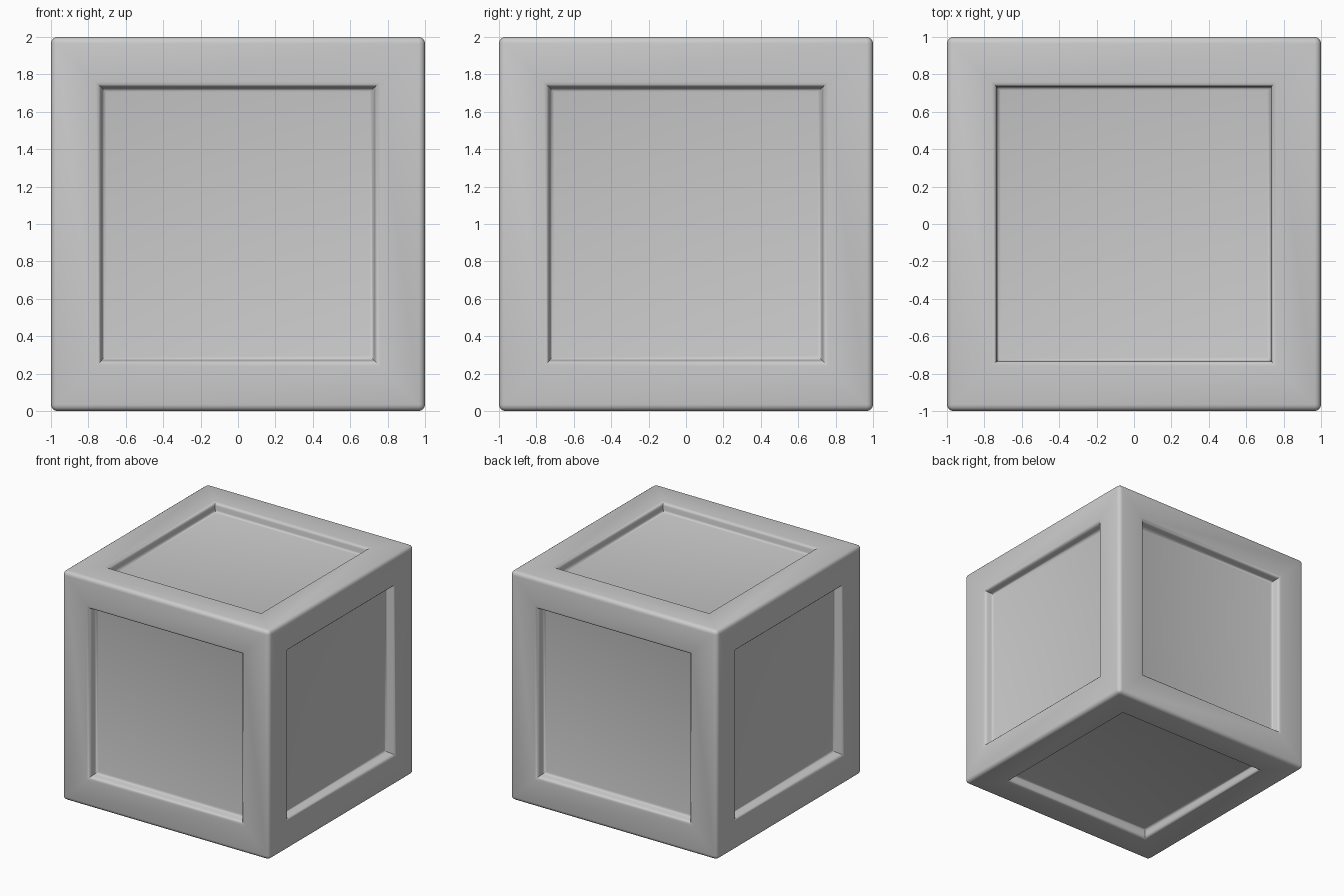
import bpy, bmesh

if "Cube" in bpy.data.objects:
    bpy.data.objects.remove(bpy.data.objects["Cube"])

SIZE = 2.0
HALF = SIZE / 2
BORDER = 0.265   # frame width around each panel
DEPTH = 0.078    # recess depth

bm = bmesh.new()
bmesh.ops.create_cube(bm, size=SIZE)
panels = list(bm.faces)

# recessed square panel on every side, walls leaning slightly inward on the uprights
bmesh.ops.inset_individual(bm, faces=panels, thickness=BORDER, use_even_offset=True)
for panel in panels:
    normal = panel.normal.copy()
    slope = 0.002 if abs(normal.z) > 0.5 else 0.01
    bmesh.ops.inset_region(bm, faces=[panel], thickness=slope, use_even_offset=True)
    bmesh.ops.translate(bm, verts=panel.verts, vec=-normal * DEPTH)


def on_level(edge, level):
    """True when both ends of the edge have this largest coordinate."""
    return all(abs(max(abs(c) for c in v.co) - level) < 1e-4 for v in edge.verts)


def is_outer(edge):
    return all(min(abs(c) for c in v.co) > HALF - 1e-4 for v in edge.verts)


def is_rim(edge):
    return on_level(edge, HALF) and all(min(abs(c) for c in v.co) < HALF - 0.1 for v in edge.verts)


def is_floor(edge):
    return on_level(edge, HALF - DEPTH)


# rounded outer edges, softened recess lips and floor corners
def bevel(test, width, segments):
    bmesh.ops.bevel(bm, geom=[e for e in bm.edges if test(e)], offset=width,
                    offset_type='OFFSET', segments=segments, profile=0.5,
                    affect='EDGES', clamp_overlap=True)


bevel(is_floor, 0.02, 3)
bevel(is_rim, 0.025, 3)
bevel(is_outer, 0.035, 4)

bmesh.ops.translate(bm, verts=bm.verts, vec=(0, 0, HALF))
bmesh.ops.recalc_face_normals(bm, faces=bm.faces)
mesh = bpy.data.meshes.new("panelled_crate")
bm.to_mesh(mesh)
bm.free()

crate = bpy.data.objects.new("panelled_crate", mesh)
bpy.context.collection.objects.link(crate)
bpy.context.view_layer.objects.active = crate
crate.select_set(True)
bpy.ops.object.shade_smooth_by_angle(angle=0.9)
